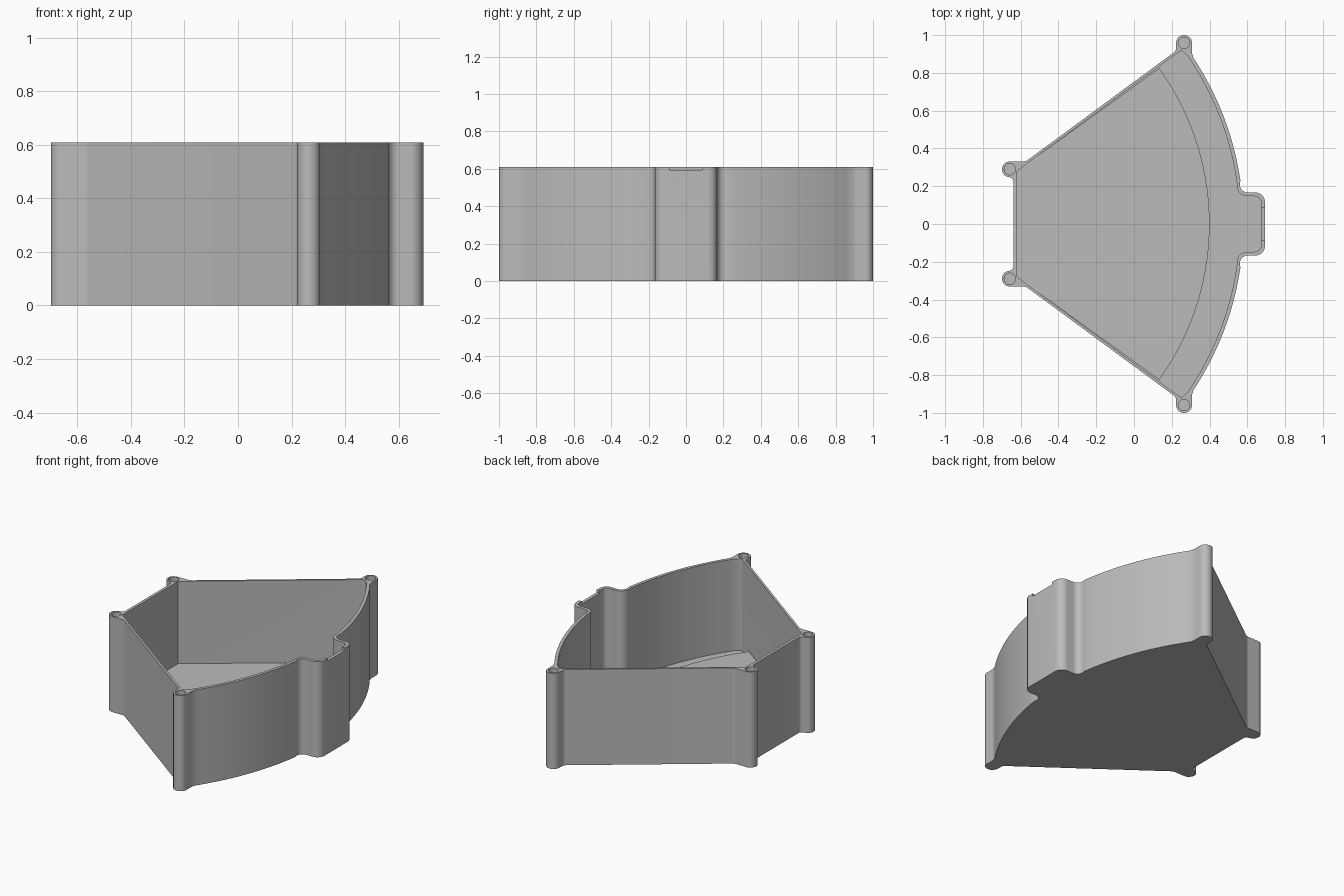
import bpy, bmesh, math
from mathutils import Vector

cube = bpy.data.objects.get("Cube")
if cube:
    bpy.data.objects.remove(cube)

HEIGHT, FLOOR, STEP = 0.61, 0.025, 0.085
ARC_X = -1.01                      # shared centre of the curved walls

grey = bpy.data.materials.new("plain grey")
grey.use_nodes = True
colour = (0.5, 0.5, 0.5, 1)
grey.diffuse_color = colour
grey.node_tree.nodes["Principled BSDF"].inputs["Base Color"].default_value = colour


def arc(radius, y0, y1, n=22):
    """Points with no rounding along a wall arc, from y0 to y1."""
    a0, a1 = math.asin(y0 / radius), math.asin(y1 / radius)
    angles = [a0 + (a1 - a0) * i / n for i in range(n + 1)]
    return [(ARC_X + radius * math.cos(a), radius * math.sin(a), 0) for a in angles]


def rounded(half, steps=8):
    """Mirror a half outline across y = 0 and round the corners given a radius."""
    pts = half + [(x, -y, r) for x, y, r in reversed(half)]
    out = []
    for i, (x, y, r) in enumerate(pts):
        p = Vector((x, y))
        if not r:
            out.append(p)
            continue
        u = (Vector(pts[i - 1][:2]) - p).normalized()
        v = (Vector(pts[(i + 1) % len(pts)][:2]) - p).normalized()
        half_angle = u.angle(v) / 2
        centre = p + (u + v).normalized() * r / math.sin(half_angle)
        start = p + u * r / math.tan(half_angle) - centre
        end = p + v * r / math.tan(half_angle) - centre
        sweep = start.angle(end)
        for k in range(steps + 1):
            t = k / steps
            out.append(centre + (start * math.sin((1 - t) * sweep)
                                 + end * math.sin(t * sweep)) / math.sin(sweep))
    return out


def prism(name, outline, z0, z1):
    bm = bmesh.new()
    base = bm.faces.new([bm.verts.new((p[0], p[1], z0)) for p in outline])
    top = bmesh.ops.extrude_face_region(bm, geom=[base])["geom"]
    bmesh.ops.translate(bm, vec=(0, 0, z1 - z0),
                        verts=[g for g in top if isinstance(g, bmesh.types.BMVert)])
    bmesh.ops.recalc_face_normals(bm, faces=bm.faces)
    mesh = bpy.data.meshes.new(name)
    bm.to_mesh(mesh)
    bm.free()
    mesh.materials.append(grey)
    obj = bpy.data.objects.new(name, mesh)
    bpy.context.collection.objects.link(obj)
    return obj


def activate(obj):
    bpy.ops.object.select_all(action='DESELECT')
    obj.select_set(True)
    bpy.context.view_layer.objects.active = obj


def cut(obj, cutter):
    cutter.hide_render = True
    activate(obj)
    mod = obj.modifiers.new("cut", 'BOOLEAN')
    mod.operation, mod.solver, mod.object = 'DIFFERENCE', 'EXACT', cutter
    bpy.ops.object.modifier_apply(modifier=mod.name)
    bpy.data.objects.remove(cutter)


# Outer outline: front bulge, curved wall, two corner posts, slanted wall
R = 0.0415
outer = rounded(
    [(0.693, 0.167, 0.05), (0.555, 0.167, 0.04)] + arc(1.59, 0.23, 0.88)
    + [(0.307, 0.905, 0.03), (0.307, 1.0, R), (0.223, 1.0, R), (0.223, 0.917, 0.03),
       (-0.573, 0.331, 0.05), (-0.699, 0.331, R), (-0.699, 0.248, R), (-0.638, 0.248, 0.025)])
tray = prism("tray_shell", outer, 0, HEIGHT)

# Hollow interior following the walls
inner = rounded(
    [(0.673, 0.147, 0.035), (0.545, 0.147, 0.055)] + arc(1.57, 0.22, 0.89)
    + [(0.25, 0.92, 0.012), (-0.62, 0.28, 0)])
cut(tray, prism("cavity_cutter", inner, FLOOR, HEIGHT + 0.1))

# Post sockets
for cx, cy in [(0.265, 0.958), (-0.657, 0.29)]:
    for side in (1, -1):
        ring = [(cx + 0.03 * math.cos(math.tau * i / 32),
                 side * cy + 0.03 * math.sin(math.tau * i / 32)) for i in range(32)]
        cut(tray, prism("socket_cutter", ring, STEP, HEIGHT + 0.1))

# Shallow finger notch in the rim of the bulge
notch = [(0.66, -0.088), (0.72, -0.088), (0.72, 0.088), (0.66, 0.088)]
cut(tray, prism("notch_cutter", notch, HEIGHT - 0.017, HEIGHT + 0.1))

# Raised floor ending in a curved step
floor = prism("raised_floor", rounded(arc(1.41, 0.02, 0.825) + [(-0.622, 0.28, 0)]),
              FLOOR - 0.005, STEP)

for obj in (tray, floor):
    activate(obj)
    bpy.ops.object.shade_smooth_by_angle(angle=math.radians(30))
